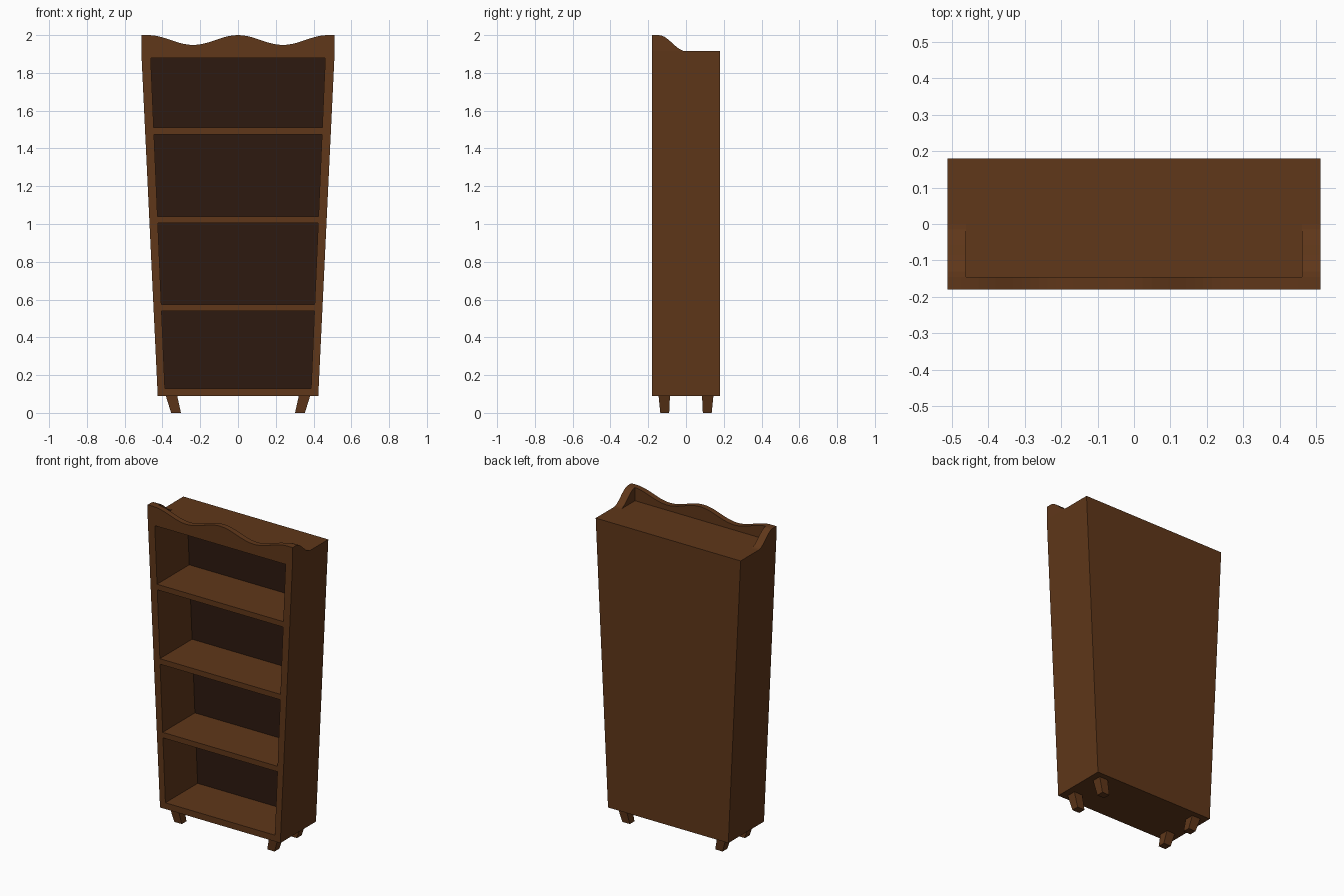
import bpy, bmesh, math

if "Cube" in bpy.data.objects:
    bpy.data.objects.remove(bpy.data.objects["Cube"])

def material(name, col):
    m = bpy.data.materials.new(name)
    m.diffuse_color = (*col, 1)
    m.use_nodes = True
    m.node_tree.nodes["Principled BSDF"].inputs["Base Color"].default_value = m.diffuse_color
    return m

WOOD = material("wood", (0.115, 0.038, 0.010))
DARK = material("dark_wood", (0.026, 0.010, 0.005))

def finish(name, bm, mats=(WOOD,)):
    bmesh.ops.remove_doubles(bm, verts=bm.verts, dist=1e-5)
    bmesh.ops.recalc_face_normals(bm, faces=bm.faces)
    me = bpy.data.meshes.new(name)
    bm.to_mesh(me)
    bm.free()
    for m in mats:
        me.materials.append(m)
    ob = bpy.data.objects.new(name, me)
    bpy.context.collection.objects.link(ob)
    return ob

def prism(name, ring_a, ring_b):
    """Solid between two matching rings of points."""
    bm = bmesh.new()
    a = [bm.verts.new(p) for p in ring_a]
    b = [bm.verts.new(p) for p in ring_b]
    bm.faces.new(a)
    bm.faces.new(b)
    n = len(a)
    for i in range(n):
        j = (i + 1) % n
        bm.faces.new((a[i], a[j], b[j], b[i]))
    return finish(name, bm)

F, B, NICHE = -0.18, 0.18, 0.145       # front, back, niche back panel
Z0, Z1, TOP = 0.09, 1.915, 2.0
W = 0.512                              # half width at the top

def outer(z):
    return 0.425 + (W - 0.425) * (z - Z0) / (Z1 - Z0)

def inner(z):
    return 0.387 + 0.075 * (z - 0.13) / 1.75

# Tapered carcass with four recessed niches
rows = [Z0, 0.13, 0.54, 0.575, 1.005, 1.04, 1.475, 1.51, 1.88, Z1]
bm = bmesh.new()

def quad(*pts, mat=0):
    bm.faces.new([bm.verts.new(p) for p in pts]).material_index = mat

for i, (a, b) in enumerate(zip(rows, rows[1:])):
    xa = [-outer(a), -inner(a), inner(a), outer(a)]
    xb = [-outer(b), -inner(b), inner(b), outer(b)]
    for c in range(3):
        for y in (F, B):
            if not (y == F and c == 1 and i % 2):
                quad((xa[c], y, a), (xa[c+1], y, a), (xb[c+1], y, b), (xb[c], y, b))
    for c in (0, 3):
        quad((xa[c], F, a), (xa[c], B, a), (xb[c], B, b), (xb[c], F, b))
    if i % 2:
        for c in (1, 2):
            quad((xa[c], F, a), (xa[c], NICHE, a), (xb[c], NICHE, b), (xb[c], F, b))
        for x, z in ((xa, a), (xb, b)):
            quad((x[1], F, z), (x[2], F, z), (x[2], NICHE, z), (x[1], NICHE, z))
        quad((xa[1], NICHE, a), (xa[2], NICHE, a), (xb[2], NICHE, b), (xb[1], NICHE, b), mat=1)
for z in (Z0, Z1):
    x = [-outer(z), -inner(z), inner(z), outer(z)]
    for c in range(3):
        quad((x[c], F, z), (x[c+1], F, z), (x[c+1], B, z), (x[c], B, z))
finish("bookcase_body", bm, (WOOD, DARK))

# Wavy front crest
def wave(x):
    return TOP if abs(x) > 0.475 else 1.974 + 0.026 * math.cos(2 * math.pi * x / 0.475)

N = 40
xs = [-W] + [-0.475 + 0.95 * i / N for i in range(N + 1)] + [W]
crest = [(-W, Z1)] + [(x, wave(x)) for x in xs] + [(W, Z1)]
prism("front_crest", [(x, F, z) for x, z in crest], [(x, -0.145, z) for x, z in crest])

# Side wings sweeping down to the top board
ws = [-0.145 + 0.145 * i / 10 for i in range(11)]
wing = [(-0.145, Z1)] + [(y, (TOP + Z1) / 2 + (TOP - Z1) / 2 * math.cos(math.pi * (y + 0.145) / 0.145))
                         for y in ws]
for s, side in ((-1, "left"), (1, "right")):
    prism(side + "_wing", [(s * 0.462, y, z) for y, z in wing], [(s * W, y, z) for y, z in wing])

# Tapered, inward-leaning legs
def rect(x0, x1, y0, y1, z):
    return [(x0, y0, z), (x1, y0, z), (x1, y1, z), (x0, y1, z)]

for s, side in ((-1, "left"), (1, "right")):
    for t, end in ((-1, "front"), (1, "back")):
        prism(f"{end}_{side}_leg",
              rect(s * 0.382, s * 0.322, t * 0.145, t * 0.085, Z0),
              rect(s * 0.354, s * 0.302, t * 0.136, t * 0.089, 0))
